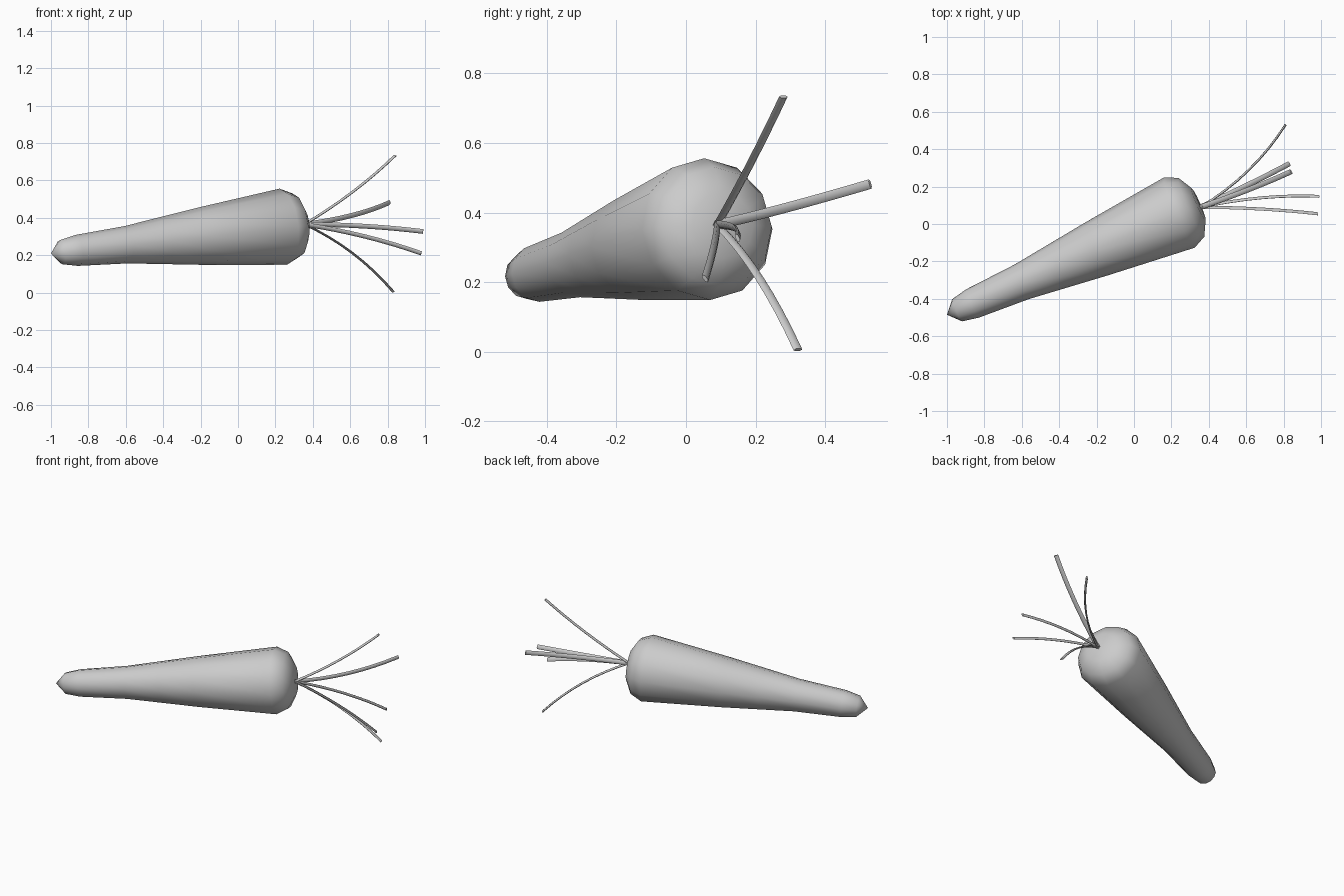
import bpy
import math
from mathutils import Vector

cube = bpy.data.objects.get("Cube")
if cube:
    bpy.data.objects.remove(cube, do_unlink=True)

grey = bpy.data.materials.new("plain grey")
grey.use_nodes = True
colour = (0.6, 0.6, 0.6, 1)
grey.diffuse_color = colour
grey.node_tree.nodes["Principled BSDF"].inputs["Base Color"].default_value = colour


def skin(name, rings, tip_caps, sharp):
    """Join equal-sized rings of points into a closed tube."""
    n = len(rings[0])
    verts = [p for ring in rings for p in ring]
    faces = []
    for r in range(len(rings) - 1):
        for i in range(n):
            j = (i + 1) % n
            faces.append((r * n + i, r * n + j, (r + 1) * n + j, (r + 1) * n + i))
    last = (len(rings) - 1) * n
    if tip_caps:
        # Fans to a point at each end
        start, end = tip_caps
        s = len(verts)
        verts += [start, end]
        for i in range(n):
            j = (i + 1) % n
            faces += [(s, j, i), (s + 1, last + i, last + j)]
    else:
        faces += [tuple(reversed(range(n))), tuple(range(last, last + n))]
    mesh = bpy.data.meshes.new(name)
    mesh.from_pydata(verts, [], faces)
    mesh.materials.append(grey)
    obj = bpy.data.objects.new(name, mesh)
    bpy.context.collection.objects.link(obj)
    bpy.ops.object.select_all(action='DESELECT')
    obj.select_set(True)
    bpy.context.view_layer.objects.active = obj
    bpy.ops.object.shade_smooth_by_angle(angle=math.radians(sharp))
    return obj


def ellipse(centre, side, up, a, b, n):
    return [centre + side * a * math.cos(math.tau * i / n)
            + up * b * math.sin(math.tau * i / n) for i in range(n)]


# Root: twelve-sided tapered body lying along a slanted axis
tip = Vector((-1.0, -0.485, 0.21))
axis = Vector((1.24, 0.545, 0.142)).normalized()
side = Vector((0, 0, 1)).cross(axis).normalized()
up = axis.cross(side)
profile = [(0.06, 0.065), (0.15, 0.083), (0.44, 0.1), (0.66, 0.127),
           (0.88, 0.154), (1.364, 0.205), (1.435, 0.172), (1.477, 0.095)]
rings = [ellipse(tip + axis * t, side, up, r, r, 12) for t, r in profile]
skin("root_body", rings, (tip, tip + axis * 1.482), 180)

# Stems: thin flattened stalks fanning out of the crown (middle, end)
crown = Vector((0.355, 0.09, 0.365))
stems = {
    "upper_stem": ((0.615, 0.185, 0.54), (0.84, 0.28, 0.733)),
    "back_stem": ((0.61, 0.285, 0.413), (0.81, 0.53, 0.482)),
    "middle_stem": ((0.68, 0.14, 0.355), (0.99, 0.148, 0.327)),
    "front_stem": ((0.68, 0.08, 0.3), (0.98, 0.055, 0.21)),
    "lower_stem": ((0.61, 0.21, 0.213), (0.83, 0.322, 0.005)),
}
for name, (mid, end) in stems.items():
    mid, end = Vector(mid), Vector(end)
    control = 2 * mid - (crown + end) / 2
    # Broad side faces away from the root axis
    broad = axis.cross(end - crown).normalized()
    rings = []
    for k in range(9):
        t = k / 8
        centre = crown * (1 - t) ** 2 + control * 2 * t * (1 - t) + end * t * t
        along = ((control - crown) * (1 - t) + (end - control) * t).normalized()
        wide = (broad - along * broad.dot(along)).normalized()
        rings.append(ellipse(centre, wide, along.cross(wide), 0.014, 0.006, 6))
    skin(name, rings, None, 50)
